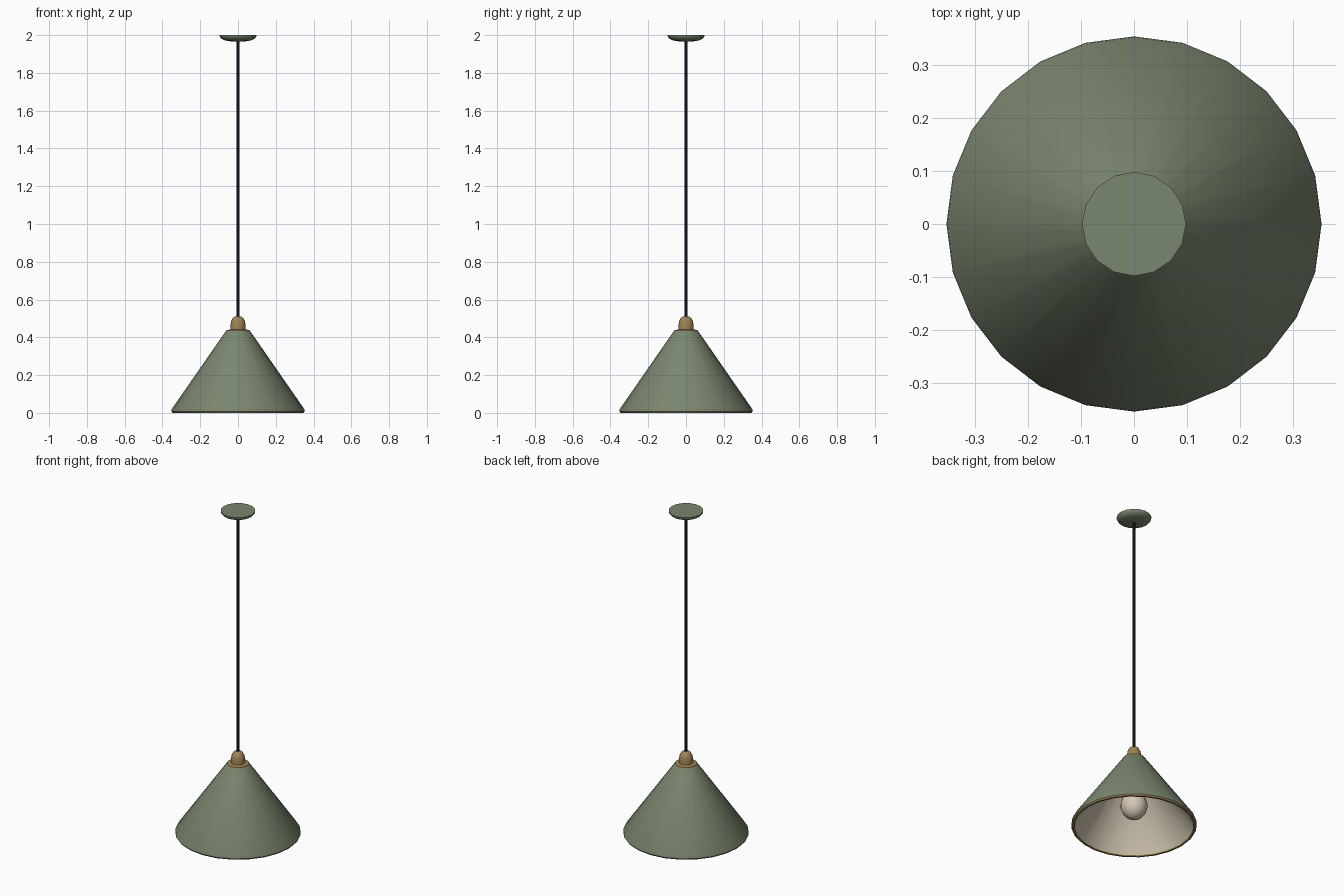
import bpy, bmesh, math

if "Cube" in bpy.data.objects:
    bpy.data.objects.remove(bpy.data.objects["Cube"])


def material(name, r, g, b):
    m = bpy.data.materials.new(name)
    m.diffuse_color = (r, g, b, 1)
    m.use_nodes = True
    m.node_tree.nodes["Principled BSDF"].inputs["Base Color"].default_value = m.diffuse_color
    return m


green = material("sage green", 0.195, 0.24, 0.16)
brass = material("brass", 0.35, 0.23, 0.09)
cream = material("cream", 0.62, 0.55, 0.43)
black = material("cord black", 0.02, 0.02, 0.022)
glass = material("warm glass", 0.66, 0.58, 0.46)


def lathe(name, profile, sides, mats, bands=None, closed=False):
    """Spin an (r, z) profile about z; bands gives a material slot per segment."""
    bm = bmesh.new()
    rings = []
    for r, z in profile:
        if r == 0:
            rings.append([bm.verts.new((0, 0, z))] * sides)
        else:
            rings.append([bm.verts.new((r * math.cos(a), r * math.sin(a), z))
                          for a in (2 * math.pi * i / sides for i in range(sides))])
    count = len(rings) if closed else len(rings) - 1
    for k in range(count):
        lo, hi = rings[k], rings[(k + 1) % len(rings)]
        for i in range(sides):
            j = (i + 1) % sides
            quad = list(dict.fromkeys((lo[i], lo[j], hi[j], hi[i])))
            f = bm.faces.new(quad)
            f.material_index = bands[k] if bands else 0
    bmesh.ops.recalc_face_normals(bm, faces=bm.faces)
    me = bpy.data.meshes.new(name)
    bm.to_mesh(me)
    bm.free()
    for m in mats:
        me.materials.append(m)
    ob = bpy.data.objects.new(name, me)
    bpy.context.collection.objects.link(ob)
    bpy.ops.object.select_all(action='DESELECT')
    ob.select_set(True)
    bpy.context.view_layer.objects.active = ob
    bpy.ops.object.shade_smooth_by_angle(angle=math.radians(40))
    return ob


# Conical shade: green outside, brass lip, cream lining
lathe("shade",
      [(0.334, 0.006), (0.336, 0.0), (0.347, 0.0), (0.353, 0.008), (0.351, 0.02),
       (0.07, 0.425), (0.062, 0.434), (0.03, 0.437), (0.03, 0.425), (0.058, 0.416)],
      24, [green, brass, cream],
      bands=[1, 1, 1, 0, 0, 0, 0, 2, 2, 2], closed=True)

# Brass collar and domed cap
lathe("collar", [(0, 0.43), (0.064, 0.43), (0.062, 0.438), (0.042, 0.442), (0, 0.442)],
      24, [brass])
lathe("cap", [(0, 0.436), (0.04, 0.436), (0.04, 0.465), (0.036, 0.485),
              (0.027, 0.503), (0.015, 0.511), (0, 0.511)], 16, [brass])

# Hanging cord
lathe("cord", [(0, 0.5), (0.008, 0.5), (0.008, 1.98), (0, 1.98)], 8, [black])

# Ceiling canopy
lathe("canopy", [(0, 1.967), (0.04, 1.967), (0.07, 1.972), (0.09, 1.982),
                 (0.098, 1.994), (0.098, 2.0), (0, 2.0)], 16, [green])

# Lamp holder and bulb inside the shade
lathe("lamp_holder", [(0, 0.27), (0.036, 0.27), (0.036, 0.425), (0, 0.425)], 16, [brass])
bulb = [(0, 0.05)]
for i in range(1, 8):
    a = math.pi * i / 9
    bulb.append((0.076 * math.sin(a), 0.133 - 0.083 * math.cos(a)))
bulb += [(0.03, 0.225), (0.028, 0.275), (0, 0.275)]
lathe("bulb", bulb, 16, [glass])
